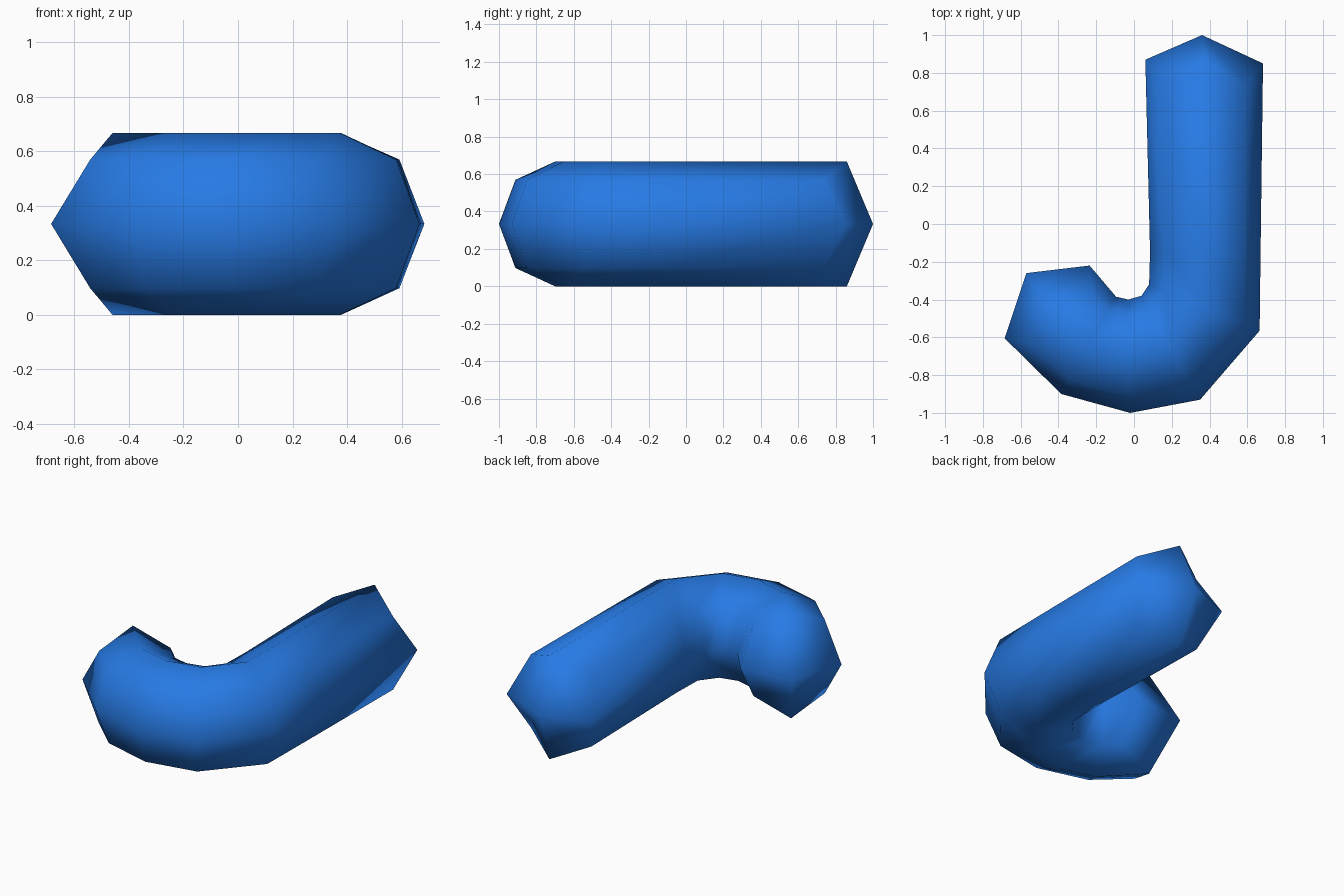
import bpy, bmesh, math
from mathutils import Vector

if "Cube" in bpy.data.objects:
    bpy.data.objects.remove(bpy.data.objects["Cube"])

# one flat blue
blue = bpy.data.materials.new("bright blue")
blue.diffuse_color = (0.02, 0.195, 0.78, 1)
blue.use_nodes = True
blue.node_tree.nodes["Principled BSDF"].inputs["Base Color"].default_value = blue.diffuse_color

# cross-section stations along the hook: (outer x, y, inner x, y)
stations = [
    (-0.685, -0.605, -0.235, -0.22),
    (-0.385, -0.90, -0.095, -0.385),
    (-0.02, -1.00, -0.03, -0.40),
    (0.35, -0.93, 0.04, -0.38),
    (0.665, -0.565, 0.08, -0.32),
    (0.67, -0.15, 0.085, -0.15),
    (0.683, 0.85, 0.06, 0.87),
]
tips = [Vector((-0.57, -0.26, 0.333)), Vector((0.36, 1.0, 0.333))]
HALF_HEIGHT = 0.3333

bm = bmesh.new()


def add_ring(station, pull):
    """Eight-sided section; pull moves its diagonal corners back from an end."""
    ox, oy, ix, iy = station
    mid = Vector(((ox + ix) / 2, (oy + iy) / 2, HALF_HEIGHT))
    half = Vector(((ox - ix) / 2, (oy - iy) / 2, 0))
    ring = []
    for k in range(8):
        a = k * math.pi / 4
        p = mid + half * math.cos(a) + Vector((0, 0, HALF_HEIGHT * math.sin(a)))
        if k % 2:
            p += pull
        ring.append(bm.verts.new(p))
    return ring


# tube body
rings = []
for i, s in enumerate(stations):
    pull = Vector((0, 0, 0))
    if i == 0:
        pull = Vector((0.645, -0.76, 0)) * 0.12
    elif i == len(stations) - 1:
        pull = Vector((0, -0.12, 0))
    rings.append(add_ring(s, pull))
for a, b in zip(rings, rings[1:]):
    for k in range(8):
        n = (k + 1) % 8
        bm.faces.new((a[k], a[n], b[n], b[k]))

# pointed rounded ends
for ring, tip in ((rings[0], tips[0]), (rings[-1], tips[1])):
    t = bm.verts.new(tip)
    for k in range(8):
        bm.faces.new((ring[k], ring[(k + 1) % 8], t))

bmesh.ops.recalc_face_normals(bm, faces=bm.faces)
for f in bm.faces:
    f.smooth = True

mesh = bpy.data.meshes.new("hook_tube")
bm.to_mesh(mesh)
bm.free()
mesh.materials.append(blue)
obj = bpy.data.objects.new("hook_tube", mesh)
bpy.context.collection.objects.link(obj)
